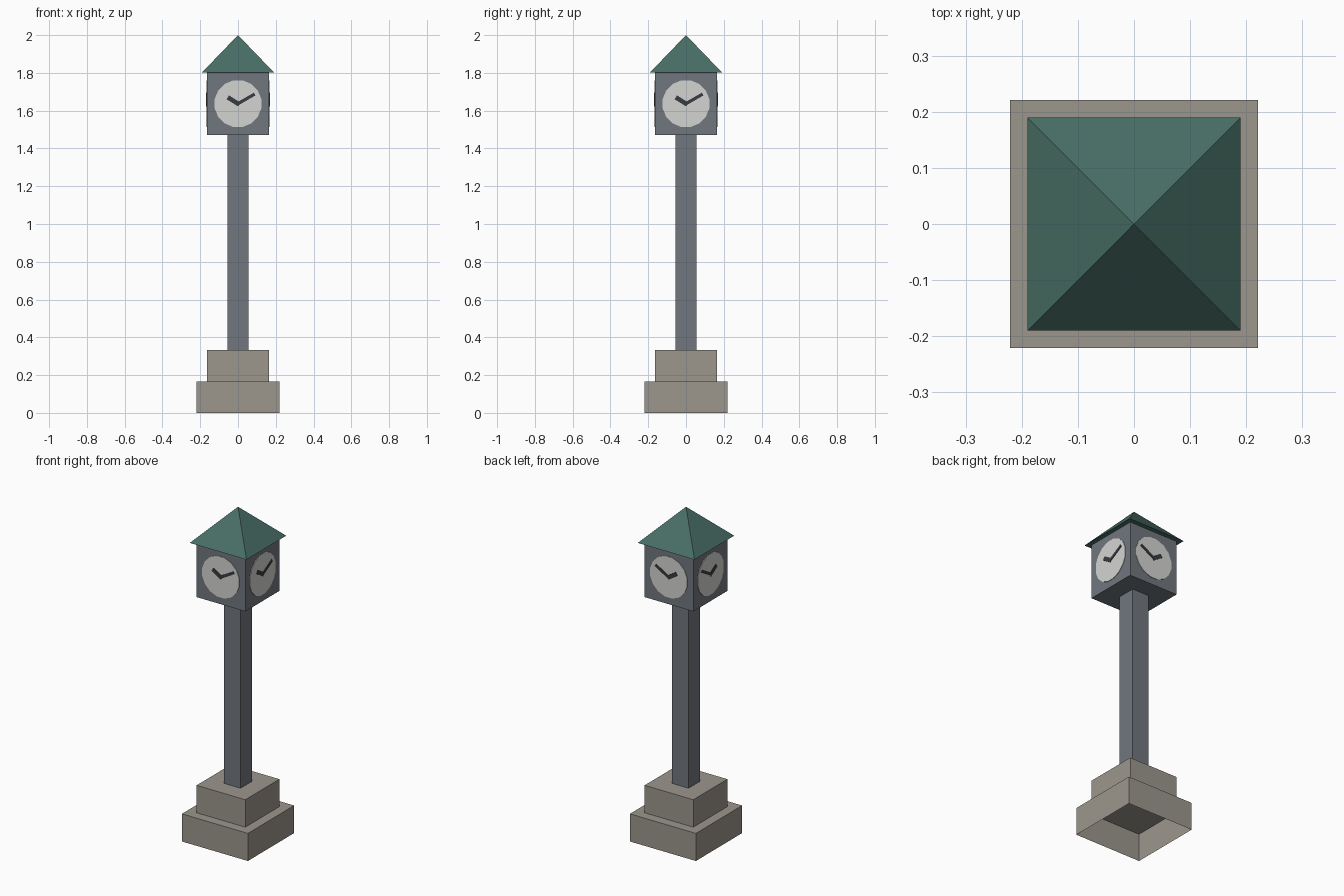
import bpy
import bmesh
from math import radians, pi
from mathutils import Matrix, Vector

cube = bpy.data.objects.get("Cube")
if cube:
    bpy.data.objects.remove(cube, do_unlink=True)


def srgb(r, g, b):
    lin = [((c / 255 + 0.055) / 1.055) ** 2.4 for c in (r, g, b)]
    return (*lin, 1.0)


def material(name, colour):
    mat = bpy.data.materials.new(name)
    mat.use_nodes = True
    mat.diffuse_color = colour
    mat.node_tree.nodes["Principled BSDF"].inputs["Base Color"].default_value = colour
    return mat


STONE = material("warm_grey_stone", srgb(156, 151, 141))
IRON = material("slate_grey_iron", srgb(113, 119, 126))
ROOF = material("weathered_green", srgb(72, 111, 102))
WHITE = material("dial_white", srgb(212, 212, 210))
DARK = material("hand_charcoal", srgb(56, 60, 65))


def finish(bm, name, mat):
    mesh = bpy.data.meshes.new(name)
    bm.to_mesh(mesh)
    bm.free()
    mesh.materials.append(mat)
    obj = bpy.data.objects.new(name, mesh)
    bpy.context.collection.objects.link(obj)
    return obj


def block(name, half, z0, z1, mat, open_bottom=False):
    bm = bmesh.new()
    size = Matrix.Diagonal((2 * half, 2 * half, z1 - z0, 1))
    bmesh.ops.create_cube(bm, size=1, matrix=Matrix.Translation((0, 0, (z0 + z1) / 2)) @ size)
    if open_bottom:
        bm.normal_update()
        under = [f for f in bm.faces if f.normal.z < -0.9]
        bmesh.ops.delete(bm, geom=under, context="FACES_ONLY")
    return finish(bm, name, mat)


# Stepped stone base, hollow underneath
block("lower_plinth", 0.221, 0, 0.167, STONE, open_bottom=True)
block("upper_plinth", 0.163, 0.167, 0.333, STONE, open_bottom=True)

# Post and clock housing
HEAD = 0.163
block("post", 0.056, 0.333, 1.472, IRON)
block("clock_housing", HEAD, 1.472, 1.806, IRON)

# Pyramid roof with closed eaves
bm = bmesh.new()
bmesh.ops.create_cone(bm, cap_ends=True, segments=4, radius1=0.19 * 2 ** 0.5, radius2=0,
                      depth=0.197, matrix=Matrix.Translation((0, 0, 1.9015))
                      @ Matrix.Rotation(pi / 4, 4, "Z"))
bmesh.ops.remove_doubles(bm, verts=bm.verts, dist=0.0001)
finish(bm, "roof", ROOF)


def dial(name, frame):
    bm = bmesh.new()
    bmesh.ops.create_cone(bm, cap_ends=True, segments=16, radius1=0.126, radius2=0.126, depth=0.004,
                          matrix=frame @ Matrix.Translation((0, 0, 0.001)) @ Matrix.Rotation(pi / 16, 4, "Z"))
    finish(bm, name + "_dial", WHITE)


def hand(name, frame, angle, length, width, lift):
    bm = bmesh.new()
    shape = Matrix.Translation((length / 2 - 0.004, 0, lift)) @ Matrix.Diagonal((length + 0.008, width, 0.003, 1))
    bmesh.ops.create_cube(bm, size=1, matrix=frame @ Matrix.Rotation(radians(angle), 4, "Z") @ shape)
    finish(bm, name, DARK)


# A dial with two hands on each side; opposite sides mirror each other
SIDES = {"front": (0, 1), "side_a": (90, 1), "back": (180, -1), "side_b": (270, -1)}
for side, (turn, flip) in SIDES.items():
    frame = (Matrix.Rotation(radians(turn), 4, "Z")
             @ Matrix.Translation(Vector((0, -HEAD, 1.637)))
             @ Matrix.Rotation(pi / 2, 4, "X"))
    dial(side, frame)
    long_angle, short_angle = (30, 148) if flip > 0 else (150, 32)
    hand(side + "_minute_hand", frame, long_angle, 0.102, 0.017, 0.0042)
    hand(side + "_hour_hand", frame, short_angle, 0.064, 0.024, 0.0038)
